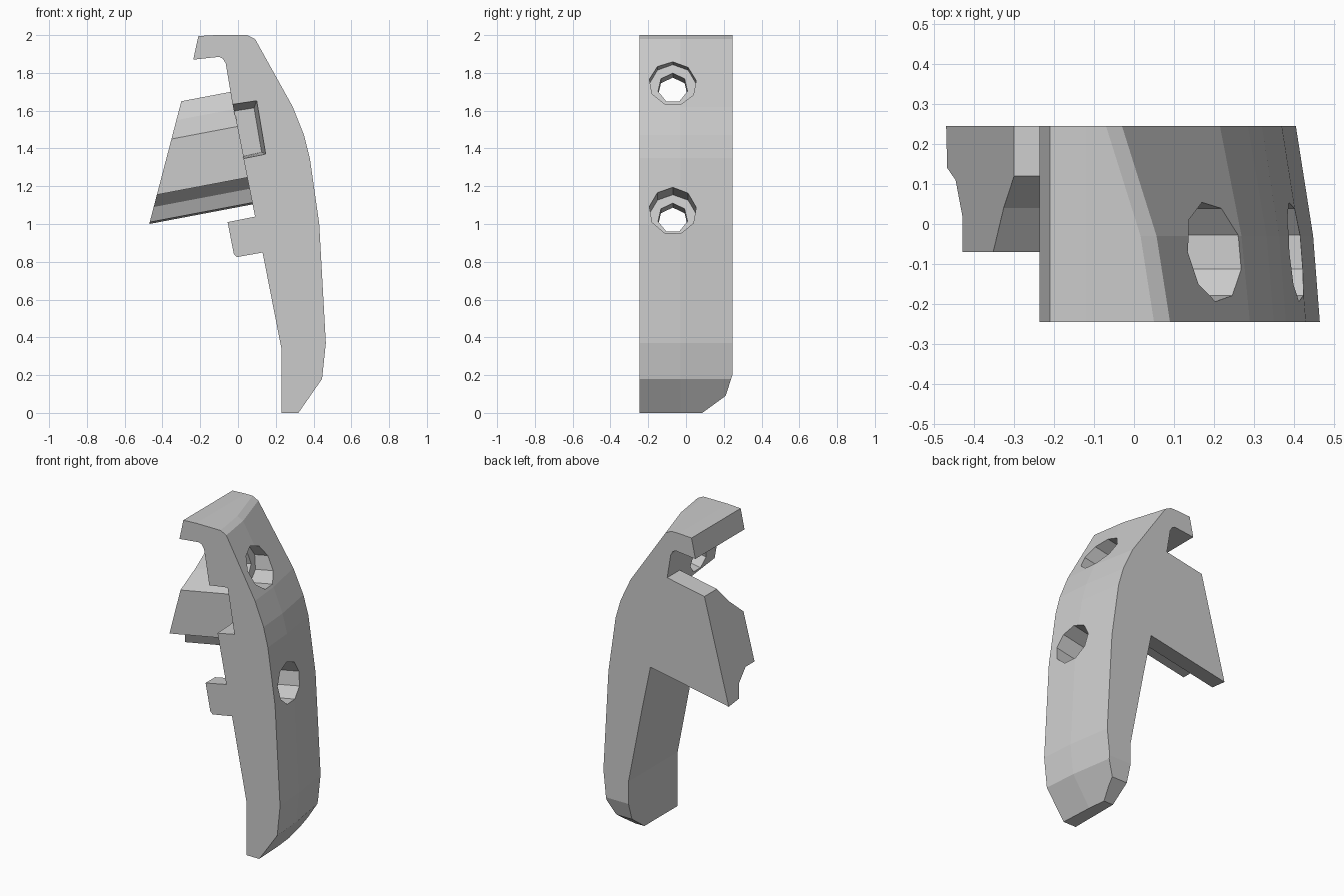
import bpy, bmesh, math
from mathutils import Vector

if "Cube" in bpy.data.objects:
    bpy.data.objects.remove(bpy.data.objects["Cube"])


def loft(name, rings):
    """Closed solid through matching rings of points, capped at both ends."""
    bm = bmesh.new()
    rows = [[bm.verts.new(p) for p in ring] for ring in rings]
    n = len(rows[0])
    for a, b in zip(rows, rows[1:]):
        for i in range(n):
            j = (i + 1) % n
            bm.faces.new((a[i], a[j], b[j], b[i]))
    bm.faces.new(rows[0])
    bm.faces.new(rows[-1][::-1])
    bmesh.ops.recalc_face_normals(bm, faces=bm.faces)
    me = bpy.data.meshes.new(name)
    bm.to_mesh(me)
    bm.free()
    ob = bpy.data.objects.new(name, me)
    bpy.context.collection.objects.link(ob)
    return ob


def slab(name, profile, y0, y1):
    return loft(name, [[(x, y, z) for x, z in profile] for y in (y0, y1)])


def cut(target, cutter):
    cutter.hide_render = True
    mod = target.modifiers.new("cut", 'BOOLEAN')
    mod.operation = 'DIFFERENCE'
    mod.solver = 'EXACT'
    mod.object = cutter
    bpy.context.view_layer.objects.active = target
    bpy.ops.object.modifier_apply(modifier=mod.name)
    bpy.data.objects.remove(cutter)


FRONT, BACK = -0.245, 0.245

# Main shell: fixed hooked inner side, outer side that recedes toward the back
inner = [(0.23, 0), (0.23, 0.34), (0.13, 0.85), (0.09, 1.04), (-0.03, 1.64),
         (-0.065, 1.85), (-0.08, 1.875), (-0.10, 1.885), (-0.237, 1.87),
         (-0.21, 1.995), (-0.12, 2.0)]
outer = [(0.05, 2.0, .12), (0.09, 1.98, .12), (0.29, 1.62, .075),
         (0.35, 1.47, .065), (0.38, 1.35, .06), (0.43, 1.0, .06),
         (0.465, 0.37, .06), (0.445, 0.18, .06), (0.32, 0, .04)]
rings = []
for y, k in ((FRONT, 0), (-0.03, 0.28), (BACK, 1)):
    rings.append([(x, y, z) for x, z in inner] +
                 [(x - k * d, y, z) for x, z, d in outer])
shell = loft("grip_shell", rings)

# Rounded lower back corner
corner = [(0.06, -0.02), (0.10, 0.01), (0.21, 0.09), (0.25, 0.215),
          (0.35, 0.215), (0.35, -0.02)]
cut(shell, loft("corner_cutter",
                [[(x, y, z) for y, z in corner] for x in (0, 0.7)]))

# Pocket in the front, tapering inward
mouth = [(-0.10, 1.625), (0.10, 1.655), (0.148, 1.37), (-0.05, 1.33)]
floor = [(-0.10, 1.585), (0.085, 1.615), (0.125, 1.38), (-0.05, 1.34)]
cut(shell, loft("pocket_cutter", [[(x, -0.26, z) for x, z in mouth],
                                  [(x, 0.0, z) for x, z in floor]]))

# Two counterbored screw holes, square to the inner face
axis = Vector((0.98, 0, 0.192))
side = Vector((0, 1, 0))
up = side.cross(axis) * -1


def tube(centre, radius, sides, t0, t1):
    return loft("hole_cutter", [[centre + axis * t + radius * (
        side * math.sin(2 * math.pi * i / sides) +
        up * math.cos(2 * math.pi * i / sides)) for i in range(sides)]
        for t in (t0, t1)])


for x, z, depth in ((0.21, 1.745, 0.13), (0.41, 1.07, 0.20)):
    c = Vector((x, -0.07, z))
    cut(shell, tube(c, 0.126, 9, -depth, 0.3))
    cut(shell, tube(c, 0.08, 7, -0.42, 0.1))

# Side plate with raised stepped boss: one section swept to the inner face
section = [(BACK, 1.65), (0.12, 1.65), (0.04, 1.55), (-0.07, 1.45),
           (-0.07, 1.155), (0.02, 1.155), (0.11, 1.09), (0.14, 1.01), (BACK, 1.0)]
left, right = [], []
for y, z in section:
    x = -0.3 - (1.65 - z) * 0.2615
    t = (0.09 - 0.2 * (z - 1.04) - x) / 1.038 + 0.004
    left.append((x, y, z))
    right.append((x + t, y, z + 0.19 * t))
loft("side_plate", [left, right])

# Small locating tab
slab("locating_tab", [(0.135, 0.85), (-0.005, 0.825), (-0.022, 0.84),
                      (-0.055, 1.01), (0.095, 1.04)], FRONT, -0.15)
